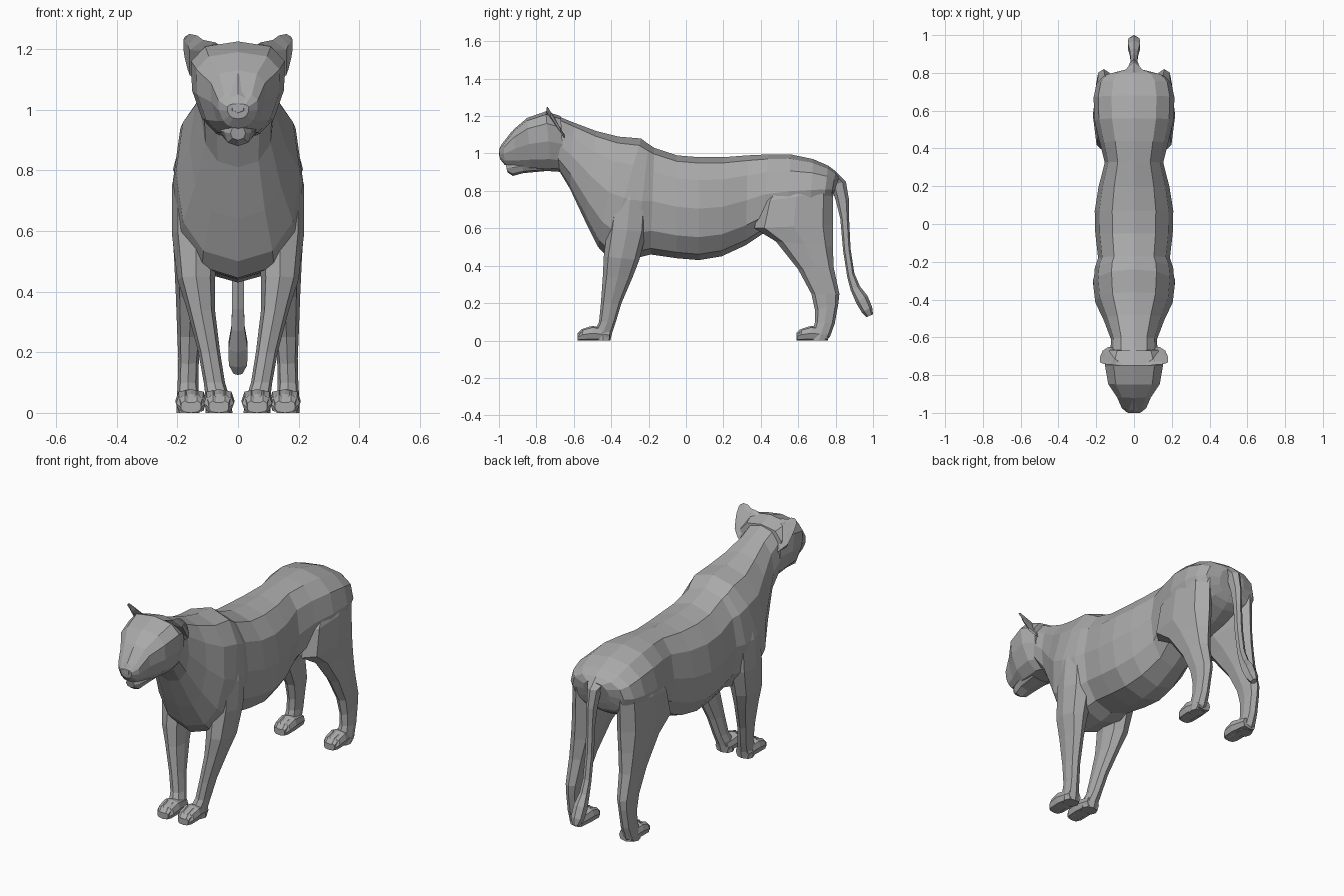
import bpy, bmesh, math

fur = bpy.data.materials.new("fur_grey")
fur.diffuse_color = (.4, .4, .4, 1)


def power(v, p):
    """Signed power, rounding tiny values to zero."""
    return 0.0 if abs(v) < 1e-6 else math.copysign(abs(v) ** p, v)


def loft(name, sections, n=8, x=0.0, p=0.85, egg=0.0, mirror=False):
    """Skin rounded rings; each section is (y1, z1, y2, z2, half_width[, x_centre])."""
    bm = bmesh.new()
    rings = []
    for s in sections:
        y1, z1, y2, z2, w = s[:5]
        xc = s[5] if len(s) > 5 else x
        ring = []
        for i in range(n):
            a = 2 * math.pi * i / n
            c, d = power(math.cos(a), p), power(math.sin(a), p)
            t = (1 - c) / 2
            ring.append(bm.verts.new((xc + w * d * (1 + egg * c),
                                      y1 + (y2 - y1) * t, z1 + (z2 - z1) * t)))
        rings.append(ring)
    for r, q in zip(rings, rings[1:]):
        for i in range(n):
            j = (i + 1) % n
            bm.faces.new((r[i], r[j], q[j], q[i]))
    bm.faces.new(rings[0])
    bm.faces.new(rings[-1])
    bmesh.ops.recalc_face_normals(bm, faces=bm.faces)
    me = bpy.data.meshes.new(name)
    bm.to_mesh(me)
    bm.free()
    me.materials.append(fur)
    ob = bpy.data.objects.new(name, me)
    bpy.context.collection.objects.link(ob)
    if mirror:
        ob.modifiers.new("Mirror", 'MIRROR')
    return ob


# neck, chest, belly and rump: top point, bottom point, half width
loft("body", [
    (-.71, 1.21, -.68, .91, .125), (-.60, 1.165, -.62, .81, .122),
    (-.48, 1.12, -.54, .64, .16), (-.36, 1.09, -.47, .50, .205),
    (-.24, 1.08, -.42, .445, .215), (-.20, 1.05, -.27, .44, .208),
    (-.17, 1.03, -.19, .46, .19), (-.05, .99, -.05, .44, .205),
    (.07, .98, .07, .43, .208), (.20, .98, .19, .45, .188),
    (.33, .99, .32, .51, .155), (.44, .995, .41, .57, .18),
    (.56, .995, .54, .60, .21), (.68, .97, .66, .64, .214),
    (.76, .935, .73, .68, .198), (.80, .905, .765, .71, .16),
    (.82, .88, .78, .75, .08)], n=12)

# skull narrowing into the muzzle
loft("head", [
    (-1.0, 1.02, -.995, .97, .035), (-.975, 1.055, -.97, .94, .064),
    (-.92, 1.13, -.91, .92, .088), (-.85, 1.19, -.83, .91, .135),
    (-.75, 1.225, -.72, .905, .152), (-.67, 1.20, -.65, .90, .125)],
    n=12, p=.75, egg=.22)

# lower jaw
loft("jaw", [
    (-.965, .945, -.955, .90, .025), (-.935, .97, -.925, .88, .045),
    (-.88, .97, -.87, .895, .06), (-.78, .97, -.76, .905, .07)], n=8)

# nose bridge
loft("nose", [
    (-1.0, 1.02, -1.0, .99, .02), (-.985, 1.05, -.985, .985, .035),
    (-.93, 1.12, -.93, 1.0, .035)], n=6)

# ears, rooted broadly on the back corners of the skull
loft("ear", [
    (-.75, 1.222, -.65, 1.10, .05, .075), (-.745, 1.23, -.65, 1.08, .05, .115),
    (-.745, 1.245, -.65, 1.10, .035, .135), (-.74, 1.25, -.68, 1.15, .018, .16),
    (-.735, 1.24, -.70, 1.19, .005, .176)], n=6, mirror=True)

# front legs: front point, back point, half width, x centre
loft("front_leg", [
    (-.36, .94, -.22, .94, .05, .125), (-.40, .75, -.20, .75, .08, .138),
    (-.42, .60, -.21, .58, .078, .14), (-.44, .45, -.25, .43, .062, .138),
    (-.445, .34, -.285, .34, .046, .122), (-.455, .20, -.345, .20, .036, .095),
    (-.465, .10, -.375, .10, .035, .078), (-.49, .05, -.395, .04, .04, .066),
    (-.48, 0, -.405, 0, .045, .063)], mirror=True)

# hind legs with thigh and hock
loft("hind_leg", [
    (.50, .88, .76, .88, .055, .125), (.40, .74, .785, .80, .075, .137),
    (.365, .60, .785, .62, .078, .14), (.48, .53, .785, .50, .064, .147),
    (.60, .38, .79, .39, .05, .155), (.67, .25, .82, .25, .04, .16),
    (.69, .16, .815, .20, .034, .163), (.69, .10, .795, .09, .034, .165),
    (.675, .05, .77, .02, .038, .165), (.67, 0, .75, 0, .038, .165)], mirror=True)

# paws, with a pair of toe bumps each
for name, x, y in (("front", .063, -.58), ("hind", .155, .59)):
    loft(name + "_paw", [
        (y, .035, y, 0, .032), (y + .03, .062, y + .02, 0, .05),
        (y + .08, .078, y + .08, 0, .052), (y + .17, .06, y + .17, 0, .04)],
        x=x, p=.65, mirror=True)
    for side in (-1, 1):
        loft(name + "_toe", [
            (y, .04, y, .003, .014), (y + .02, .06, y + .02, .003, .02),
            (y + .07, .076, y + .07, .003, .018)],
            n=6, x=x + side * .02, mirror=True)

# tail with tuft, starting broad on the rump
loft("tail", [
    (.74, .88, .80, .905, .07), (.775, .83, .855, .85, .032),
    (.80, .75, .872, .75, .024),
    (.825, .65, .872, .65, .021), (.84, .48, .88, .49, .022),
    (.862, .34, .90, .36, .022), (.88, .27, .93, .29, .025),
    (.91, .20, .97, .24, .036), (.94, .15, .995, .18, .034),
    (.965, .125, 1.0, .14, .016)], n=6)
